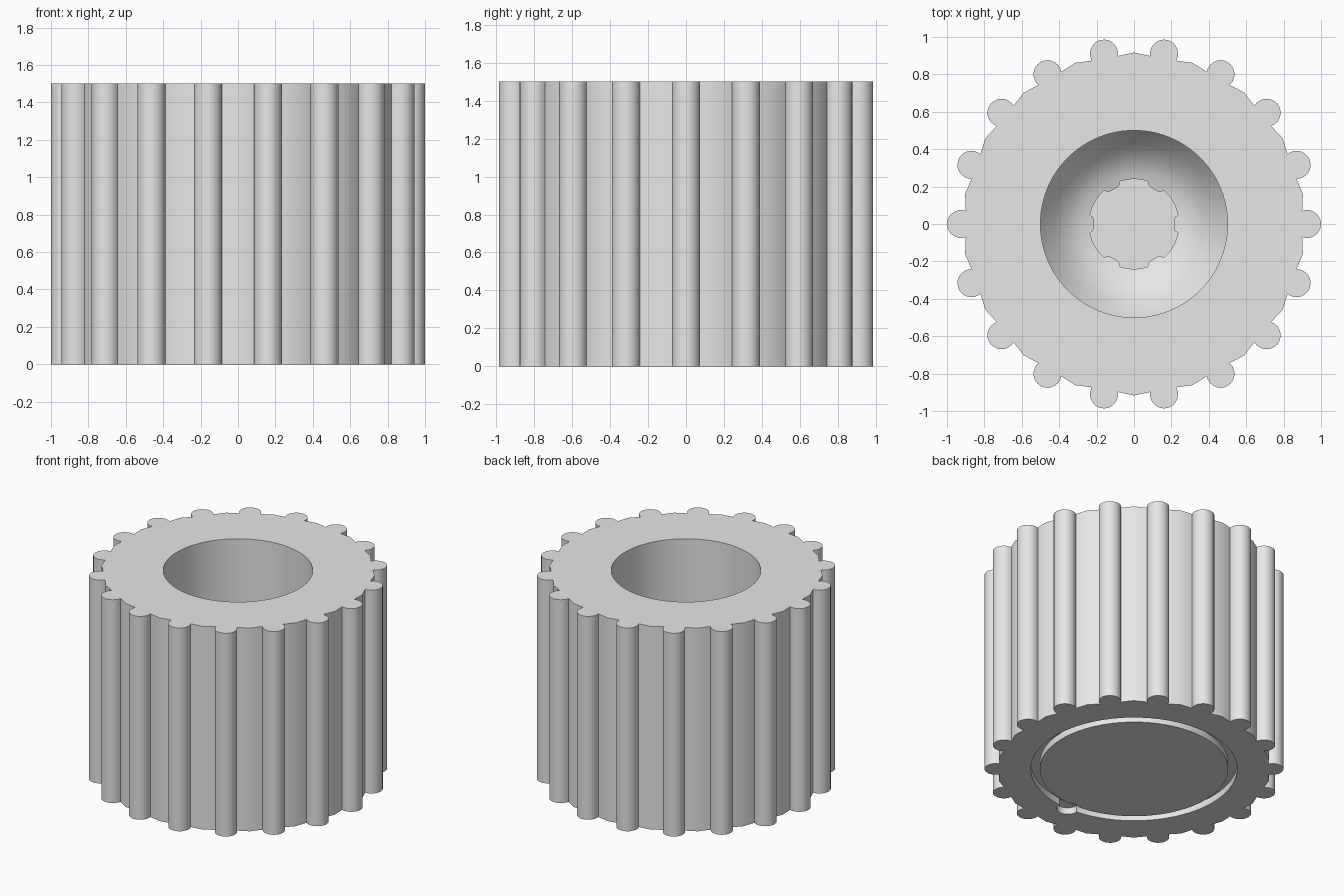
import bpy, bmesh
from math import sin, cos, pi, radians
from mathutils import Vector

if "Cube" in bpy.data.objects:
    bpy.data.objects.remove(bpy.data.objects["Cube"], do_unlink=True)

HEIGHT = 1.5
RIBS = 18
GROOVE_DEPTH = 0.05

grey = bpy.data.materials.new("light_grey")
grey.use_nodes = True
grey.diffuse_color = (0.8, 0.8, 0.8, 1)
for node in grey.node_tree.nodes:
    if node.type == 'BSDF_PRINCIPLED':
        node.inputs["Base Color"].default_value = (0.8, 0.8, 0.8, 1)


def finish(name, bm):
    bmesh.ops.remove_doubles(bm, verts=bm.verts[:], dist=1e-5)
    bmesh.ops.recalc_face_normals(bm, faces=bm.faces[:])
    mesh = bpy.data.meshes.new(name)
    bm.to_mesh(mesh)
    bm.free()
    mesh.materials.append(grey)
    obj = bpy.data.objects.new(name, mesh)
    bpy.context.scene.collection.objects.link(obj)
    return obj


def prism(name, outline, z0, z1):
    bm = bmesh.new()
    face = bm.faces.new([bm.verts.new((x, y, z0)) for x, y in outline])
    out = bmesh.ops.extrude_face_region(bm, geom=[face], use_keep_orig=True)
    top = [g for g in out["geom"] if isinstance(g, bmesh.types.BMVert)]
    bmesh.ops.translate(bm, verts=top, vec=(0, 0, z1 - z0))
    return finish(name, bm)


def lathe(name, profile, closed=False, steps=96):
    bm = bmesh.new()
    verts = [bm.verts.new((r, 0, z)) for r, z in profile]
    edges = [bm.edges.new(pair) for pair in zip(verts, verts[1:])]
    if closed:
        edges.append(bm.edges.new((verts[-1], verts[0])))
    bmesh.ops.spin(bm, geom=verts + edges, cent=(0, 0, 0), axis=(0, 0, 1),
                   angle=2 * pi, steps=steps)
    return finish(name, bm)


def polar(r, a):
    return r * cos(a), r * sin(a)


# Ribbed outer outline: round ribs with nearly flat panels between them
outline = []
for i in range(RIBS):
    a = 2 * pi * i / RIBS
    cx, cy = polar(0.925, a)
    for k in range(15):
        dx, dy = polar(0.075, a + radians(-110 + 220 * k / 14))
        outline.append((cx + dx, cy + dy))
    outline.append(polar(0.917, a + pi / RIBS))
body = prism("ribbed_knob", outline, 0, HEIGHT)

# Wide bore narrowing through a bowl-shaped shoulder
bore = lathe("bore_cutter", [(0, HEIGHT + 0.1), (0.5, HEIGHT + 0.1), (0.5, 0.8),
                             (0.43, 0.7), (0.36, 0.63), (0.29, 0.585),
                             (0.2, 0.56), (0, 0.56)])

# Shaft socket with six inward keys
socket_outline = []
for i in range(120):
    a = 2 * pi * i / 120
    off = abs((a + pi / 6) % (pi / 3) - pi / 6)
    key = max(0, min(1, (radians(12) - off) / radians(4)))
    socket_outline.append(polar(0.24 - 0.025 * key, a))
socket = prism("socket_cutter", socket_outline, 0.35, 0.7)

# Ring groove underneath, with a round index notch at the front
groove = lathe("groove_cutter", [(0.63, -0.1), (0.69, -0.1),
                                 (0.69, GROOVE_DEPTH), (0.63, GROOVE_DEPTH)],
               closed=True)
notch_centre = Vector((0, -0.69))
notch = prism("notch_cutter",
              [notch_centre + Vector(polar(0.075, 2 * pi * i / 24)) for i in range(24)],
              -0.1, GROOVE_DEPTH - 0.001)

# Cut the body and discard the cutters
bpy.context.view_layer.objects.active = body
for cutter in (bore, socket, groove, notch):
    cutter.hide_render = True
    mod = body.modifiers.new(cutter.name, 'BOOLEAN')
    mod.operation = 'DIFFERENCE'
    mod.solver = 'EXACT'
    mod.object = cutter
    bpy.ops.object.modifier_apply(modifier=mod.name)
    bpy.data.objects.remove(cutter, do_unlink=True)

# Smooth rounded surfaces, keep hard rims
for obj in bpy.context.selected_objects:
    obj.select_set(False)
body.select_set(True)
bpy.ops.object.shade_smooth_by_angle(angle=radians(30))
